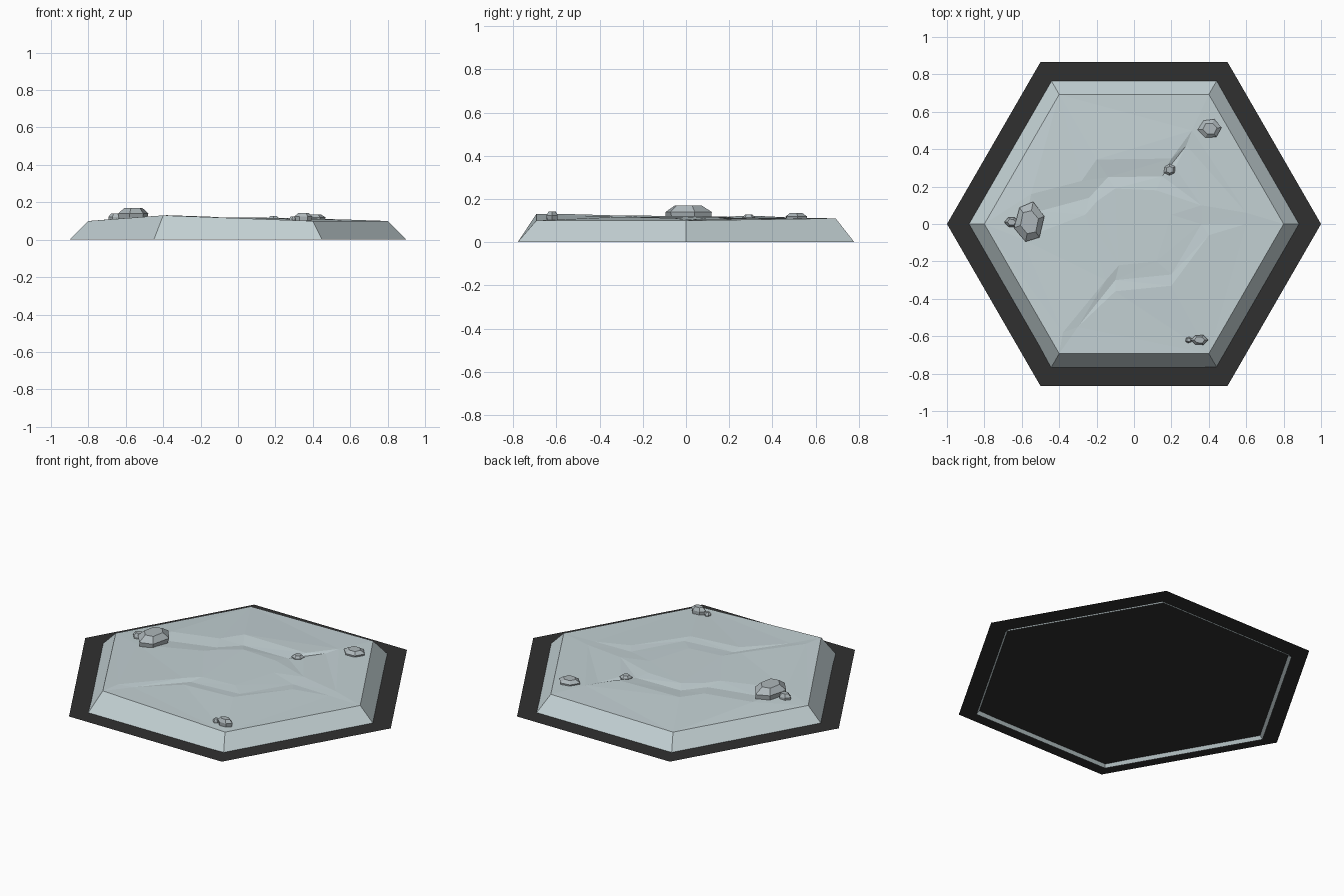
import bpy, bmesh, math
from mathutils import Vector
from mathutils.geometry import delaunay_2d_cdt

if "Cube" in bpy.data.objects:
    bpy.data.objects.remove(bpy.data.objects["Cube"])


def material(name, rgb):
    m = bpy.data.materials.new(name)
    m.diffuse_color = (*rgb, 1)
    m.use_nodes = True
    m.node_tree.nodes["Principled BSDF"].inputs["Base Color"].default_value = m.diffuse_color
    return m


ICE = material("pale_ice", (0.55, 0.64, 0.66))
ROCK = material("grey_rock", (0.42, 0.47, 0.49))
DARK = material("dark_base", (0.03, 0.03, 0.03))


def make(name, verts, faces, mat):
    me = bpy.data.meshes.new(name)
    me.from_pydata(verts, [], faces)
    bm = bmesh.new()
    bm.from_mesh(me)
    bmesh.ops.recalc_face_normals(bm, faces=bm.faces)
    bm.to_mesh(me)
    bm.free()
    me.materials.append(mat)
    ob = bpy.data.objects.new(name, me)
    bpy.context.collection.objects.link(ob)
    return ob


def hexagon(r, z):
    return [(r * math.cos(i * math.pi / 3), r * math.sin(i * math.pi / 3), z) for i in range(6)]


# thin dark hexagon under the tile
make("base_plate", hexagon(1.0, 0.018), [range(6)], DARK)

# cracked ground: rim corners, crack banks and crack floors
rim_z = [0.1, 0.11, 0.1, 0.1, 0.13, 0.1]
pts = [(x, y, z) for (x, y, _), z in zip(hexagon(0.8, 0), rim_z)]
edges = [(i, (i + 1) % 6) for i in range(6)]
lines = [
    # back slab edge
    [(-0.55, 0.16, 0.115), (-0.28, 0.23, 0.12), (-0.2, 0.345, 0.121),
     (0.2, 0.35, 0.117), (0.31, 0.5, 0.113)],
    # crack behind the central plateau
    [(-0.5, 0.07, 0.107), (-0.24, 0.14, 0.112), (-0.14, 0.25, 0.108), (0.15, 0.255, 0.107),
     (0.28, 0.42, 0.108)],
    # central plateau outline
    [(-0.2, 0.12, 0.118), (-0.1, 0.19, 0.118), (0.12, 0.18, 0.116),
     (0.2, 0.05, 0.115), (0.12, -0.2, 0.116), (-0.08, -0.22, 0.118), (-0.2, 0.12, 0.118)],
    # front crack and right crack
    [(-0.3, -0.55, 0.124), (-0.1, -0.3, 0.113), (0.2, -0.27, 0.111), (0.36, 0.0, 0.108),
     (0.6, 0.0, 0.104)],
    # left slab top
    [(-0.6, -0.08, 0.116), (-0.26, 0.05, 0.121), (-0.15, -0.3, 0.123), (-0.38, -0.58, 0.131)],
    # right slab edges
    [(0.22, 0.3, 0.112), (0.36, 0.1, 0.114), (0.6, 0.06, 0.107)],
    [(-0.1, -0.36, 0.12), (0.2, -0.33, 0.116), (0.4, -0.06, 0.112)],
]
for line in lines:
    n = len(pts)
    pts += line
    edges += [(n + i, n + i + 1) for i in range(len(line) - 1)]
out = delaunay_2d_cdt([Vector(p[:2]) for p in pts], edges, [], 0, 1e-5)
verts = []
for co, orig in zip(out[0], out[3]):
    z = pts[orig[0]][2] if orig else 0.112
    verts.append((co.x, co.y, z))
faces = [list(f) for f in out[2]]

# sloping sides, open underneath
rim = [next(i for i, v in enumerate(verts) if (Vector(v[:2]) - Vector(p[:2])).length < 1e-4)
       for p in pts[:6]]
n = len(verts)
verts += hexagon(0.9, 0.0)
for i in range(6):
    j = (i + 1) % 6
    faces.append([rim[i], rim[j], n + j, n + i])
make("ground_tile", verts, faces, ICE)


def rock(name, x, y, rx, ry, top, turn=0.0):
    # six-sided boulder with a chamfered, flat crown
    base = 0.095
    rings = [(0.92, base), (1.0, base + (top - base) * 0.6), (0.6, top)]
    vs = []
    for k, (s, z) in enumerate(rings):
        for i in range(6):
            a = i * math.pi / 3 + turn
            w = s * (1 + 0.08 * math.sin(2.3 * i + k))
            vs.append((x + rx * w * math.cos(a), y + ry * w * math.sin(a), z))
    fs = [[5, 4, 3, 2, 1, 0], list(range(12, 18))]
    for k in (0, 6):
        for i in range(6):
            j = (i + 1) % 6
            fs.append([k + i, k + j, k + 6 + j, k + 6 + i])
    make(name, vs, fs, ROCK)


rock("large_rock", -0.56, 0.01, 0.078, 0.115, 0.17, 0.25)
rock("large_rock_chip", -0.655, 0.01, 0.036, 0.03, 0.14)
rock("back_rock", 0.405, 0.51, 0.06, 0.056, 0.135, 0.1)
rock("middle_rock", 0.19, 0.29, 0.032, 0.032, 0.127, 0.5)
rock("front_rock", 0.35, -0.62, 0.045, 0.03, 0.143)
rock("front_rock_chip", 0.292, -0.62, 0.018, 0.018, 0.125, 0.4)
